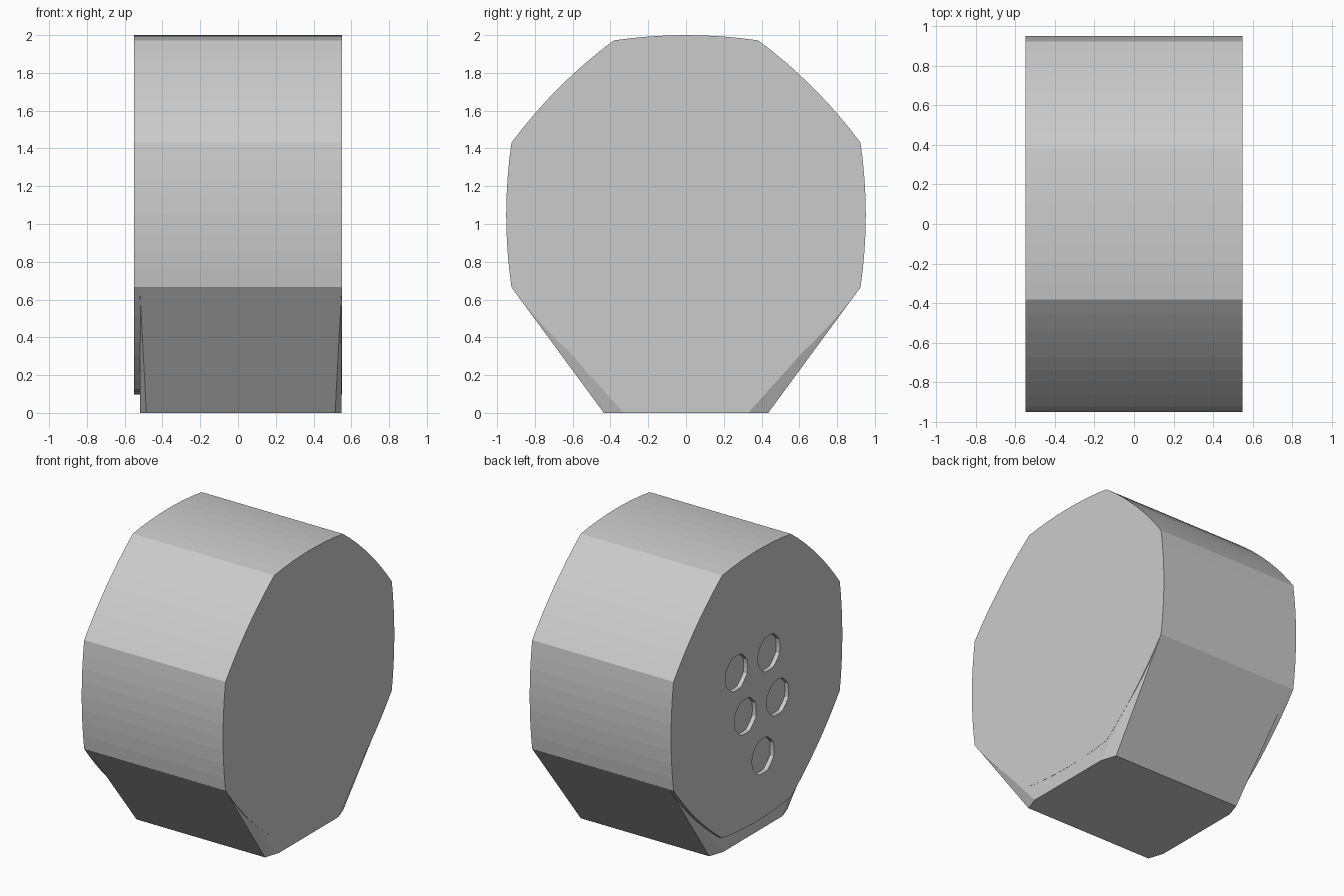
import bpy, bmesh, math
from mathutils import Vector

if "Cube" in bpy.data.objects:
    bpy.data.objects.remove(bpy.data.objects["Cube"])


def bulged_octagon(cy, cz, radius, sag, steps):
    """Octagon outline in the YZ plane whose eight sides bow outwards."""
    pts = []
    for k in range(8):
        a0, a1 = (math.radians(22.5 + 45 * (k + i)) for i in (0, 1))
        p = Vector((math.cos(a0), math.sin(a0))) * radius
        q = Vector((math.cos(a1), math.sin(a1))) * radius
        out = (p + q).normalized()
        for s in range(steps):
            t = s / steps
            v = p.lerp(q, t) + out * sag * 4 * t * (1 - t)
            pts.append((cy + v.x, cz + v.y))
    return pts


def add_prism(bm, outline, x0, x1):
    ends = [[bm.verts.new((x, y, z)) for y, z in outline] for x in (x0, x1)]
    bm.faces.new(ends[0])
    bm.faces.new(ends[1])
    n = len(outline)
    for i in range(n):
        j = (i + 1) % n
        bm.faces.new((ends[0][i], ends[0][j], ends[1][j], ends[1][i]))


def finish(name, bm):
    bmesh.ops.recalc_face_normals(bm, faces=bm.faces)
    mesh = bpy.data.meshes.new(name)
    bm.to_mesh(mesh)
    bm.free()
    obj = bpy.data.objects.new(name, mesh)
    bpy.context.collection.objects.link(obj)
    return obj


# Main drum with bowed octagonal outline
bm = bmesh.new()
add_prism(bm, bulged_octagon(0, 1.048, 1.0, 0.028, 8), -0.55, 0.55)
drum = finish("drum_body", bm)

# Shallow round recesses on the left face
bm = bmesh.new()
for y, z in [(0.224, 1.226), (-0.137, 1.23), (0.126, 0.883), (-0.235, 0.882), (-0.071, 0.53)]:
    add_prism(bm, bulged_octagon(y, z, 0.127, 0.0036, 3), -0.65, -0.52)
cutter = finish("recess_cutter", bm)
cutter.hide_render = True

mod = drum.modifiers.new("recesses", "BOOLEAN")
mod.operation = "DIFFERENCE"
mod.solver = "EXACT"
mod.object = cutter
bpy.context.view_layer.objects.active = drum
bpy.ops.object.modifier_apply(modifier=mod.name)
bpy.data.objects.remove(cutter)

# Tapered foot with cut corners, set back slightly from the left face
bm = bmesh.new()
for s in (-1, 1):
    for x_end, x_in in ((-0.52, -0.485), (0.549, 0.514)):
        bm.verts.new((x_end, s * 0.924, 0.665))
        bm.verts.new((x_end, s * 0.33, 0))
        bm.verts.new((x_in, s * 0.435, 0))
bmesh.ops.convex_hull(bm, input=bm.verts[:])
bmesh.ops.dissolve_limit(bm, angle_limit=0.01, verts=bm.verts[:], edges=bm.edges[:])
finish("foot", bm)
